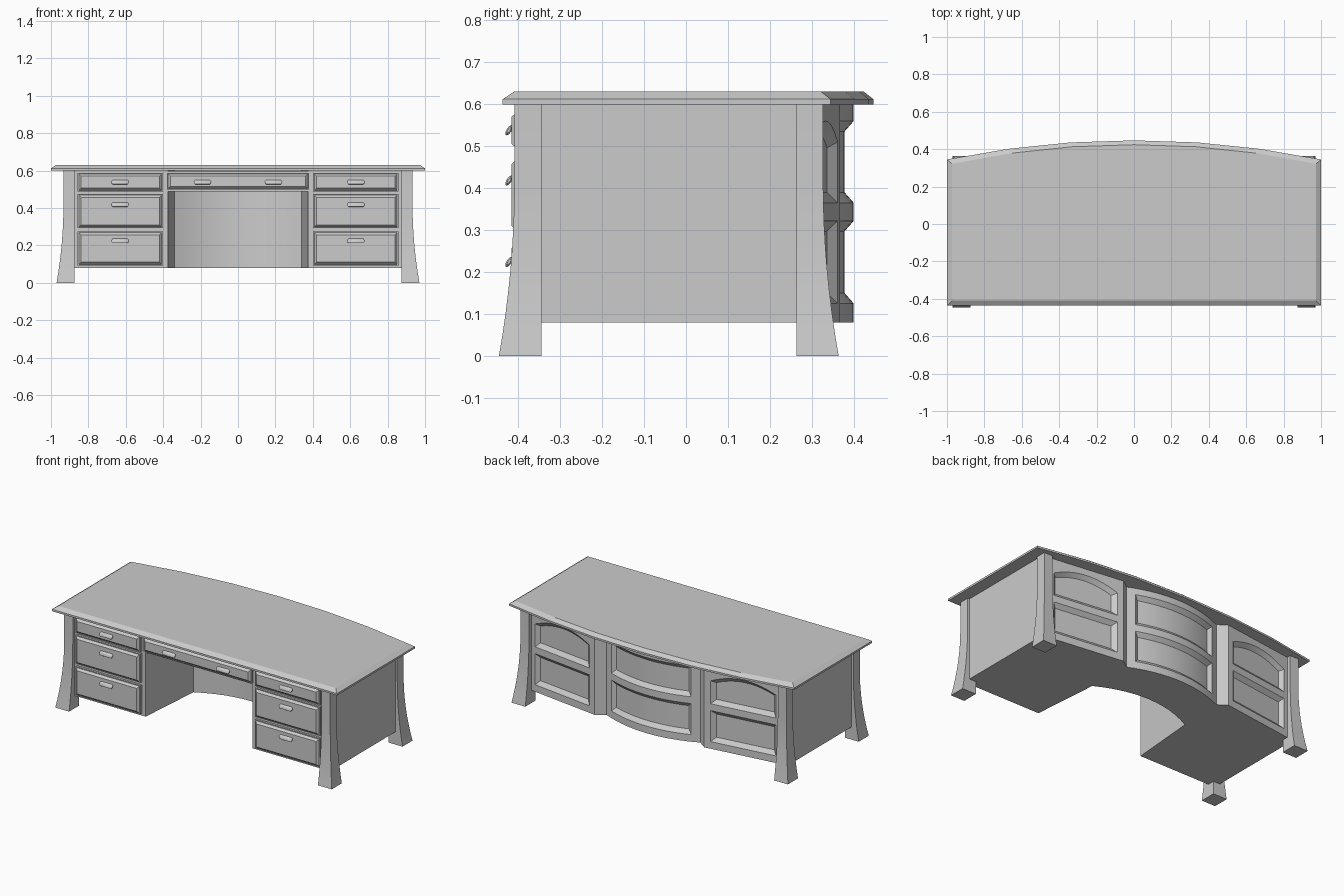
import bpy, bmesh, math

if "Cube" in bpy.data.objects:
    bpy.data.objects.remove(bpy.data.objects["Cube"])

Z0, Z1 = 0.08, 0.60


def finish(name, bm, smooth=None):
    bmesh.ops.remove_doubles(bm, verts=bm.verts, dist=1e-5)
    bmesh.ops.recalc_face_normals(bm, faces=bm.faces)
    me = bpy.data.meshes.new(name)
    bm.to_mesh(me)
    bm.free()
    ob = bpy.data.objects.new(name, me)
    bpy.context.collection.objects.link(ob)
    if smooth:
        bpy.ops.object.select_all(action='DESELECT')
        ob.select_set(True)
        bpy.context.view_layer.objects.active = ob
        bpy.ops.object.shade_smooth_by_angle(angle=math.radians(smooth))
    return ob


def loft(name, rings, smooth=None):
    """Closed solid through a stack of equal rings."""
    bm = bmesh.new()
    vs = [[bm.verts.new(p) for p in r] for r in rings]
    n = len(vs[0])
    for a, b in zip(vs, vs[1:]):
        for i in range(n):
            j = (i + 1) % n
            bm.faces.new((a[i], a[j], b[j], b[i]))
    bm.faces.new(vs[0])
    bm.faces.new(vs[-1])
    return finish(name, bm, smooth)


def spread(a, b, n):
    return [a + (b - a) * i / n for i in range(n + 1)]


# Desk top: bowed back edge, chamfered rim
back = [(1, .345), (.67, .402), (.34, .436), (0, .447), (-.34, .436), (-.67, .402), (-1, .345)]
rim = [(-1, -.437), (1, -.437)] + back
inner = [(x * .973, y + .027 if y < 0 else y - .023) for x, y in rim]
loft("desk_top", [[(x, y, .60) for x, y in rim], [(x, y, .612) for x, y in rim],
                  [(x, y, .63) for x, y in inner]])

# Flared legs: inner sides straight, outer sides curve out to the foot
for sx, side in ((1, "right"), (-1, "left")):
    for yi, sy, end in ((-.345, -1, "front"), (.263, 1, "rear")):
        rings = []
        for z in spread(0, .42, 8) + [.60]:
            k = .037 * max(0, 1 - z / .42) ** 2
            xo, yo = .933 + k, yi + sy * (.064 + k)
            rings.append([(sx * .873, yi, z), (sx * xo, yi, z), (sx * xo, yo, z), (sx * .873, yo, z)])
        loft(f"{end}_{side}_leg", rings, 30)

# Cabinet body: one closed shell with two recessed rows of panels at the back
ROWS = [Z0, .125, .15, .297, .322, .365, .39, .535, .56, Z1]


def panel_grid(bm, pts, depth, arch=0):
    n = len(pts)
    mid, half = (pts[1][0] + pts[-2][0]) / 2, abs(pts[1][0] - pts[-2][0]) / 2
    grid, deep = [], []
    for i, (x, y) in enumerate(pts):
        s = min(1, abs(x - mid) / half)
        col, dcol = [], []
        for j, z in enumerate(ROWS):
            d = 2 <= i <= n - 3 and j in (2, 3, 6, 7)
            if j in (7, 8):
                z -= arch * s * s
            col.append(bm.verts.new((x, y - depth * d, z)))
            dcol.append(d)
        grid.append(col)
        deep.append(dcol)
    for i in range(n - 1):
        for j in range(len(ROWS) - 1):
            idx = [(i, j), (i + 1, j), (i + 1, j + 1), (i, j + 1)]
            q = [grid[a][b] for a, b in idx]
            d = [deep[a][b] for a, b in idx]
            if sum(d) == 1:                       # mitred corner
                k = d.index(True)
                q = q[k:] + q[:k]
                bm.faces.new((q[0], q[1], q[2]))
                bm.faces.new((q[0], q[2], q[3]))
            else:
                bm.faces.new(q)


bow_x = [.33, .28, .255] + spread(.255, -.255, 14)[1:] + [-.28, -.33]
bow = [(x, .327 + .073 * (1 - (x / .33) ** 2)) for x in bow_x]
wing_x = [.87, .845, .82] + spread(.82, .45, 10)[1:] + [.425, .385]
wing = [(x, .302 + .065 * (.87 - x) / .485) for x in wing_x]
wing_l = [(-x, y) for x, y in reversed(wing)]
knee = [(x, .04 + .09 * (1 - (x / .34) ** 2)) for x in spread(-.34, .34, 12)]
outline = ([(.375, -.39), (.92, -.39), (.92, .302)] + wing + bow + wing_l
           + [(-.92, .302), (-.92, -.39), (-.375, -.39)] + knee)

bm = bmesh.new()
for z in (Z0, Z1):
    bm.faces.new([bm.verts.new((x, y, z)) for x, y in outline])
panel_grid(bm, wing, .022, .05)
panel_grid(bm, wing_l, .022, .05)
panel_grid(bm, bow, .022)
panelled = {p for path in (wing, bow, wing_l) for p in zip(path, path[1:])}
for a, b in zip(outline, outline[1:] + outline[:1]):
    if (a, b) not in panelled:
        bm.faces.new([bm.verts.new((*p, z)) for p, z in ((a, Z0), (b, Z0), (b, Z1), (a, Z1))])
finish("cabinet_body", bm, 20)


# Centre drawer case bridging the kneehole
case = [(-.376, -.39), (.376, -.39), (.341, .04), (.2, .10), (0, .13), (-.2, .10), (-.341, .04)]
loft("centre_drawer_case", [[(x, y, z) for x, y in case] for z in (.487, .599)])


# Drawer fronts: stepped and bevelled, with tilted pull handles
def drawer(name, x0, x1, z0, z1, pulls, pz):
    rings = []
    for inset, y in ((0, -.385), (0, -.403), (.006, -.403), (.018, -.416)):
        a, b, c, d = x0 + inset, x1 - inset, z0 + inset, z1 - inset
        rings.append([(a, y, c), (b, y, c), (b, y, d), (a, y, d)])
    loft(name + "_front", rings)
    for i, px in enumerate(pulls):
        bar = []
        for x, s in ((-.045, .5), (-.039, 1), (.039, 1), (.045, .5)):
            ring = []
            for k in range(10):
                t = 2 * math.pi * k / 10
                u, v = .006 * math.cos(t) * s, .014 * math.sin(t) * s
                c, sn = math.cos(.55), math.sin(.55)
                ring.append((px + x, -.422 + u * c + v * sn, pz + u * -sn + v * c))
            bar.append(ring)
        loft(f"{name}_handle_{i + 1}", bar, 40)


for sx, side in ((1, "right"), (-1, "left")):
    a, b = sorted((sx * .402, sx * .857))
    for level, z0, z1, pz in (("upper", .488, .588, .538), ("middle", .292, .475, .418), ("lower", .093, .275, .224)):
        drawer(f"{side}_{level}_drawer", a, b, z0, z1, [sx * .63], pz)
drawer("centre_drawer", -.38, .38, .498, .588, [-.19, .19], .538)
